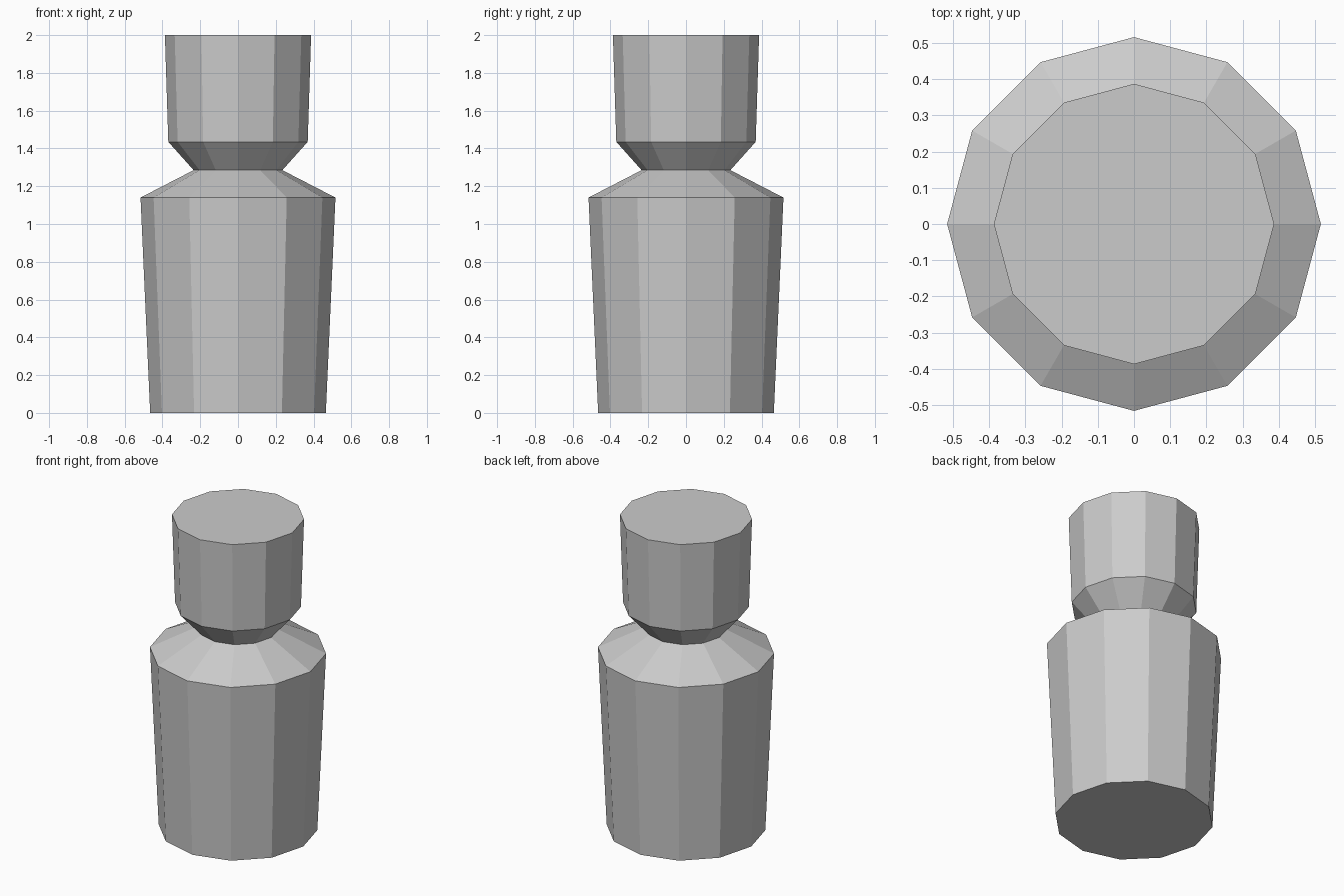
import bpy
import bmesh
from math import cos, sin, tau

cube = bpy.data.objects.get("Cube")
if cube:
    bpy.data.objects.remove(cube, do_unlink=True)

SIDES = 12

# Single plain grey
grey = bpy.data.materials.new("plain_grey")
grey.use_nodes = True
colour = (0.6, 0.6, 0.6, 1.0)
grey.diffuse_color = colour
grey.node_tree.nodes["Principled BSDF"].inputs["Base Color"].default_value = colour


def turned_part(name, profile):
    """Revolve (radius, height) points into a capped, flat-sided solid."""
    bm = bmesh.new()
    rings = [[bm.verts.new((r * cos(tau * i / SIDES), r * sin(tau * i / SIDES), z))
              for i in range(SIDES)] for r, z in profile]
    for low, high in zip(rings, rings[1:]):
        for i in range(SIDES):
            j = (i + 1) % SIDES
            bm.faces.new((low[i], low[j], high[j], high[i]))
    bm.faces.new(rings[0][::-1])
    bm.faces.new(rings[-1])
    mesh = bpy.data.meshes.new(name)
    bm.to_mesh(mesh)
    bm.free()
    mesh.materials.append(grey)
    obj = bpy.data.objects.new(name, mesh)
    bpy.context.collection.objects.link(obj)
    return obj


# Tapered body, sloped shoulder, pinched neck and flared head in one solid
turned_part("body_neck_and_head", [
    (0.465, 0.0),
    (0.516, 1.14),
    (0.235, 1.285),
    (0.369, 1.435),
    (0.387, 2.0),
])
